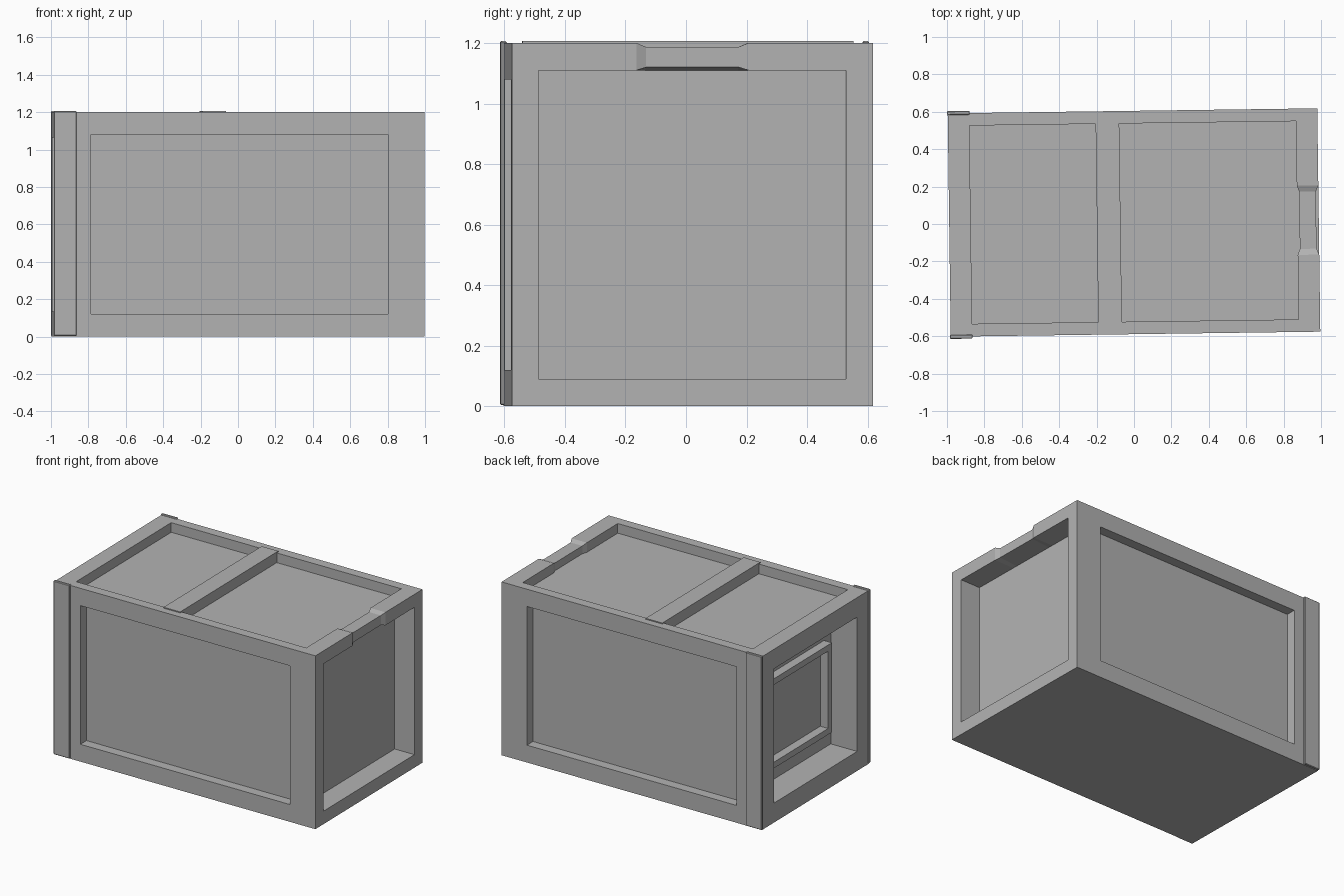
import bpy, bmesh
from mathutils import Vector

cube = bpy.data.objects.get("Cube")
if cube:
    bpy.data.objects.remove(cube, do_unlink=True)

grey = bpy.data.materials.new("plain_grey")
grey.use_nodes = True
colour = (0.45, 0.45, 0.45, 1)
grey.diffuse_color = colour
grey.node_tree.nodes["Principled BSDF"].inputs["Base Color"].default_value = colour

TURN, SHIFT = 0.0135, 0.008          # the crate stands very slightly turned
HX, HY, H = 0.988, 0.597, 1.2        # half length, half width, height
MID = Vector((0, 0, H / 2))


def finish(name, bm):
    bmesh.ops.recalc_face_normals(bm, faces=bm.faces)
    mesh = bpy.data.meshes.new(name)
    bm.to_mesh(mesh)
    bm.free()
    mesh.materials.append(grey)
    obj = bpy.data.objects.new(name, mesh)
    obj.location.y = SHIFT
    obj.rotation_euler.z = TURN
    bpy.context.collection.objects.link(obj)
    return obj


def box_mesh(lo, hi):
    bm = bmesh.new()
    bmesh.ops.create_cube(bm, size=1)
    for v in bm.verts:
        v.co = [(a + b) / 2 + c * (b - a) for a, b, c in zip(lo, hi, v.co)]
    return bm


def box(name, lo, hi, bevel=0):
    obj = finish(name, box_mesh(lo, hi))
    if bevel:
        mod = obj.modifiers.new("edge", 'BEVEL')
        mod.width, mod.segments = bevel, 1
    return obj


def recess(bm, normal, half, depth):
    """Sink a centred rectangular panel into the side facing normal."""
    n = Vector(normal)
    face = max(bm.faces, key=lambda f: (f.calc_center_median() - MID).normalized().dot(n))
    bmesh.ops.inset_individual(bm, faces=[face], thickness=0.05)
    for v in face.verts:
        for i in range(3):
            if not n[i]:
                v.co[i] = MID[i] + (half[i] if v.co[i] > MID[i] else -half[i])
    panel = bmesh.ops.extrude_discrete_faces(bm, faces=[face])["faces"][0]
    for v in panel.verts:
        v.co -= n * depth


# Crate body with sunken panels on every side but the base
body = box_mesh((-HX, -HY, 0), (HX, HY, H))
body.normal_update()
for normal, half, depth in (
        ((0, -1, 0), (0.795, 0, 0.48), 0.067),
        ((0, 1, 0), (0.795, 0, 0.48), 0.067),
        ((0, 0, 1), (0.873, 0.53, 0), 0.067),
        ((1, 0, 0), (0, 0.508, 0.51), 0.15),
        ((-1, 0, 0), (0, 0.465, 0.465), 0.2)):
    recess(body, normal, half, depth)

# Hand grip: thin the middle of the upper beam on the +x end
for y in (-0.185, -0.153, 0.153, 0.185):
    bmesh.ops.bisect_plane(body, geom=body.verts[:] + body.edges[:] + body.faces[:],
                           plane_co=(0, y, 0), plane_no=(0, 1, 0))
for v in body.verts:
    if abs(v.co.y) < 0.16 and v.co.x > 0.86 and v.co.z > 1:
        v.co.x += -0.014 if v.co.x > 0.95 else 0.012
        if v.co.z > 1.19:
            v.co.z -= 0.013
        elif v.co.z < 1.12:
            v.co.z += 0.01
finish("crate_body", body)

# Strap across the lid
box("lid_strap", (-0.198, -0.547, 1.12), (-0.072, 0.547, 1.207))

# Upright corner strips at the -x end
for name, side in (("front_corner_strip", -1), ("back_corner_strip", 1)):
    y0, y1 = sorted((side * 0.588, side * 0.609))
    box(name, (-0.993, y0, 0.004), (-0.871, y1, 1.206), 0.004)

# Raised square frame inside the -x recess
frame = box_mesh((-0.848, -0.39, 0.26), (-0.78, 0.39, 0.88))
frame.normal_update()
front = min(frame.faces, key=lambda f: f.calc_center_median().x)
bmesh.ops.inset_individual(frame, faces=[front], thickness=0.06)
inner = bmesh.ops.extrude_discrete_faces(frame, faces=[front])["faces"][0]
for v in inner.verts:
    v.co.x += 0.064
finish("label_frame", frame)
